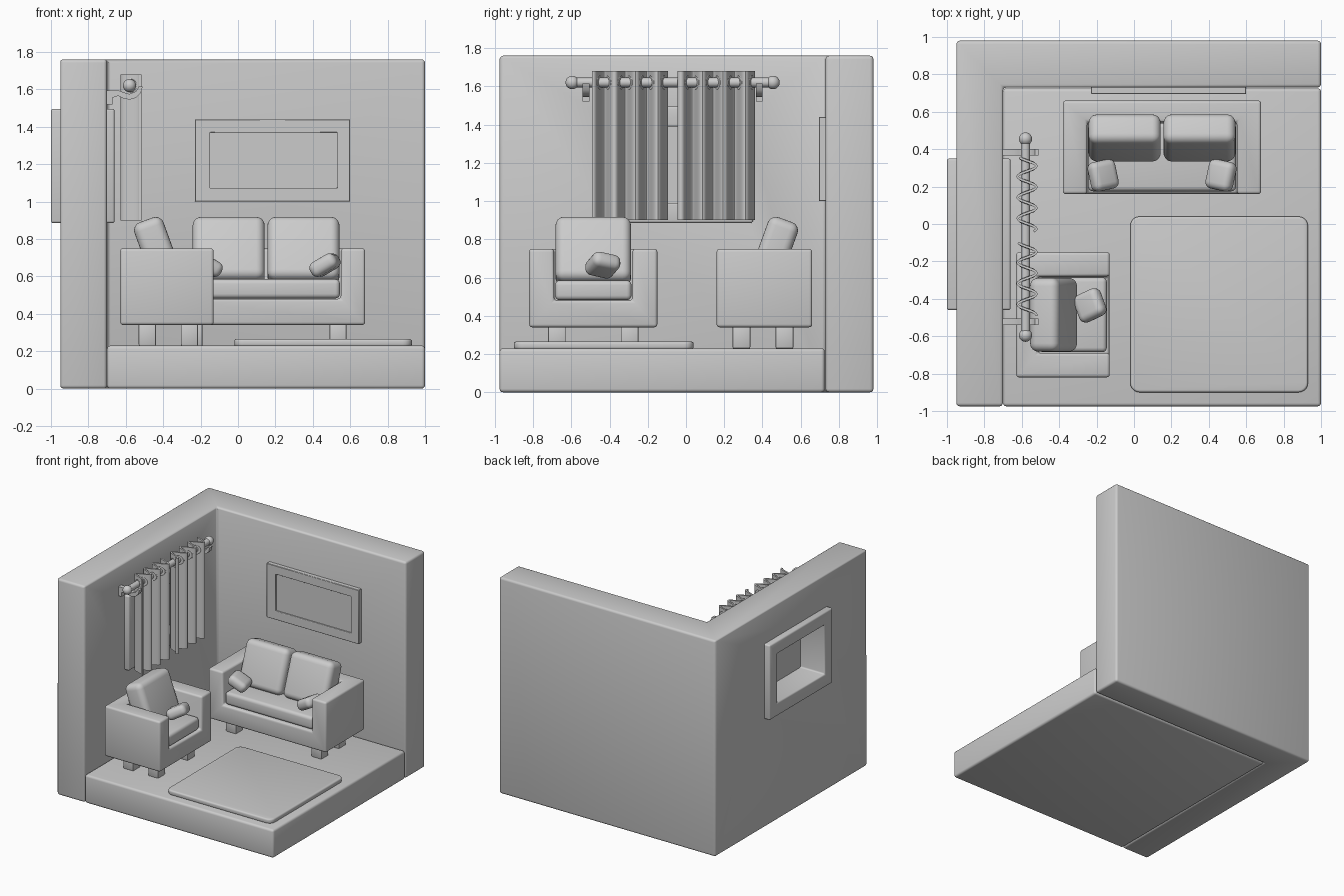
import bpy, bmesh, math
from mathutils import Matrix, Vector, Euler

if "Cube" in bpy.data.objects:
    bpy.data.objects.remove(bpy.data.objects["Cube"])

grey = bpy.data.materials.new("light grey")
grey.diffuse_color = (0.6, 0.6, 0.6, 1)
grey.use_nodes = True
grey.node_tree.nodes["Principled BSDF"].inputs["Base Color"].default_value = grey.diffuse_color


def add_object(name, bm):
    bmesh.ops.recalc_face_normals(bm, faces=bm.faces[:])
    me = bpy.data.meshes.new(name)
    bm.to_mesh(me)
    bm.free()
    me.materials.append(grey)
    ob = bpy.data.objects.new(name, me)
    bpy.context.collection.objects.link(ob)
    return ob


def bake(ob):
    bpy.context.view_layer.update()
    dg = bpy.context.evaluated_depsgraph_get()
    me = bpy.data.meshes.new_from_object(ob.evaluated_get(dg))
    ob.modifiers.clear()
    ob.data = me


def finish(ob, bevel=0, segments=3, cutter=None):
    """Optional boolean cut, then rounded edges."""
    if cutter:
        m = ob.modifiers.new("cut", 'BOOLEAN')
        m.operation, m.solver, m.object = 'DIFFERENCE', 'EXACT', cutter
        bake(ob)
        bpy.data.objects.remove(cutter)
    if bevel:
        m = ob.modifiers.new("round", 'BEVEL')
        m.width, m.segments, m.limit_method = bevel, segments, 'ANGLE'
        bake(ob)
    return ob


def raw_box(name, lo, hi):
    bm = bmesh.new()
    bmesh.ops.create_cube(bm, size=1)
    lo, hi = Vector(lo), Vector(hi)
    for v in bm.verts:
        v.co = Vector(c * s for c, s in zip(v.co, hi - lo)) + (lo + hi) / 2
    return add_object(name, bm)


def box(name, lo, hi, bevel=0.015, segments=3, cut=None):
    return finish(raw_box(name, lo, hi), bevel, segments,
                  raw_box("cutter", *cut) if cut else None)


def prism(name, pts, direction):
    bm = bmesh.new()
    f = bm.faces.new([bm.verts.new(p) for p in pts])
    r = bmesh.ops.extrude_face_region(bm, geom=[f])
    bmesh.ops.translate(bm, vec=direction,
                        verts=[g for g in r["geom"] if isinstance(g, bmesh.types.BMVert)])
    return add_object(name, bm)


def pillow(name, size, loc, rot, bevel):
    h = Vector(size) / 2
    ob = box(name, -h, h, bevel, 5)
    ob.data.transform(Matrix.Translation(loc) @ Euler([math.radians(a) for a in rot]).to_matrix().to_4x4())
    return ob


# Room shell: L-shaped walls with window opening, and floor slab
walls = prism("walls", [(x, y, 0) for x, y in [(-.95, -.975), (-.70, -.975), (-.70, .73),
              (1, .73), (1, .98), (-.95, .98)]], (0, 0, 1.76))
finish(walls, 0.018, 3, raw_box("cutter", (-1.1, -.40, .95), (-.5, .29, 1.43)))
box("floor", (-.70, -.975, 0), (1, .725, .23), 0.018)

# Window frame and pane
box("window_frame", (-1, -.46, .885), (-.66, .35, 1.495), 0.012, 3,
    ((-1.1, -.36, .99), (-.5, .25, 1.39)))
box("window_pane", (-.78, -.37, .98), (-.75, .26, 1.40), 0)

# Picture on the back wall
box("picture_frame", (-.23, .695, 1.0), (.60, .74, 1.44), 0.003, 1,
    ((-.15, .5, 1.07), (.53, .9, 1.37)))
box("picture_canvas", (-.16, .71, 1.06), (.54, .738, 1.38), 0)

# Rug with rounded corners
R = 0.05
rug = [(cx + R * math.cos(math.radians(q * 90 + a)), cy + R * math.sin(math.radians(q * 90 + a)), .225)
       for q, (cx, cy) in enumerate([(.93 - R, .04 - R), (-.02 + R, .04 - R),
                                     (-.02 + R, -.90 + R), (.93 - R, -.90 + R)])
       for a in (0, 18, 36, 54, 72, 90)]
finish(prism("rug", rug, (0, 0, .04)), 0.012)


# Sofa and armchair share one design, facing -y before placement
def couch(name, w, seats, pillows, place):
    hw, inner = w / 2, w / 2 - .13
    parts = [box(name + "_body", (-hw, -.25, .34), (hw, .25, .75), .016, 3,
                 ((-inner, -.5, .48), (inner, .135, 1))),
             box(name + "_seat", (-inner + .005, -.235, .482), (inner - .005, .13, .585), .025, 4)]
    cw = 2 * inner / seats
    for i in range(seats):
        x = -inner + cw * (i + .5)
        parts.append(pillow(name + "_back_cushion", (cw - .015, .165, .355), (x, .05, .735), (-20, 0, 0), .045))
    for loc, rot in pillows:
        parts.append(pillow(name + "_pillow", (.155, .16, .085), loc, rot, .036))
    for sx in (-1, 1):
        for y in (-.12, .105):
            x = sx * (hw - .145)
            parts.append(box(name + "_leg", (x - .046, y - .046, .228), (x + .046, y + .046, .35), .008, 2))
    for p in parts:
        p.data.transform(place)


couch("sofa", 1.06, 2, [((-.315, -.15, .66), (0, 30, 12)), ((.315, -.15, .66), (0, -30, -12))],
      Matrix.Translation((.15, .41, 0)))
couch("armchair", .67, 1, [((.05, -.145, .665), (-28, 12, 20))],
      Matrix.Translation((-.38, -.485, 0)) @ Matrix.Rotation(math.pi / 2, 4, 'Z'))

# Curtain rod with ball ends
ROD_X, ROD_Z, PERIOD, AMP = -.58, 1.62, .112, .05
bm = bmesh.new()
bmesh.ops.create_cone(bm, cap_ends=True, segments=24, radius1=.025, radius2=.025, depth=1.06,
                      matrix=Matrix.Translation((ROD_X, -.07, ROD_Z)) @ Matrix.Rotation(math.pi / 2, 4, 'X'))
for y in (-.595, .455):
    bmesh.ops.create_uvsphere(bm, u_segments=24, v_segments=16, radius=.035,
                              matrix=Matrix.Translation((ROD_X, y, ROD_Z)))
add_object("curtain_rod", bm)

# Hooked rod brackets
hook = [(-.705, 1.52), (-.67, 1.52), (-.67, 1.555), (-.64, 1.565), (-.61, 1.55), (-.58, 1.545),
        (-.545, 1.555), (-.52, 1.58), (-.51, 1.615), (-.53, 1.615), (-.545, 1.59), (-.58, 1.575),
        (-.615, 1.585), (-.64, 1.595), (-.705, 1.595)]
for y in (-.54, .365):
    prism("rod_bracket", [(x, y, z) for x, z in hook], (0, .035, 0))

# Wavy curtains woven around the rod, with eyelet rings
for y0, y1, ring0 in ((-.49, -.10, -.43), (-.04, .355, .03)):
    bm = bmesh.new()
    n, prev = 72, None
    for i in range(n + 1):
        y = y0 + (y1 - y0) * i / n
        x = -.572 - AMP * math.cos(2 * math.pi * (y - ring0) / PERIOD)
        cur = [bm.verts.new((x, y, z)) for z in (.90, 1.68)]
        if prev:
            bm.faces.new((prev[0], cur[0], cur[1], prev[1]))
        prev = cur
    curtain = add_object("curtain", bm)
    m = curtain.modifiers.new("thickness", 'SOLIDIFY')
    m.thickness, m.offset = .013, 0
    bake(curtain)
    for k in range(7):
        y = ring0 + (k - .5) * PERIOD / 2
        if not y0 < y < y1:
            continue
        slope = AMP * 2 * math.pi / PERIOD * (-1 if k % 2 == 0 else 1)
        rot = Vector((1, -slope, 0)).to_track_quat('Z', 'Y').to_euler()
        bpy.ops.mesh.primitive_torus_add(major_segments=24, minor_segments=8, major_radius=.036,
                                         minor_radius=.008, location=(-.572, y, ROD_Z), rotation=rot)
        ring = bpy.context.object
        ring.name = "curtain_eyelet"
        ring.data.materials.append(grey)

# Smooth shading with crisp edges
for ob in bpy.context.scene.objects:
    ob.select_set(True)
    bpy.context.view_layer.objects.active = ob
bpy.ops.object.shade_smooth_by_angle(angle=math.radians(40))
